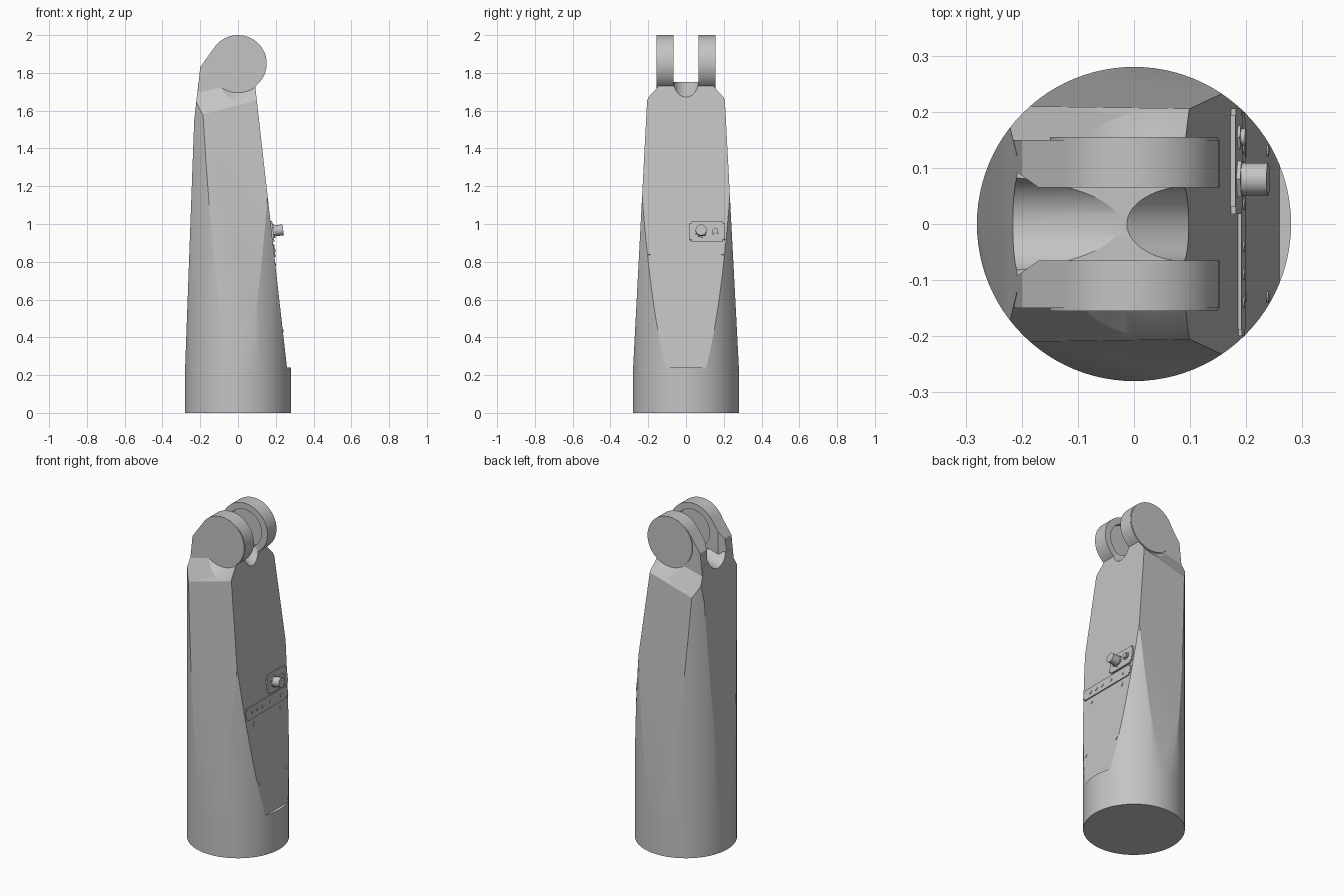
import bpy, bmesh, math
from mathutils import Vector, Matrix

cube = bpy.data.objects.get("Cube")
if cube:
    bpy.data.objects.remove(cube, do_unlink=True)

grey = bpy.data.materials.new("machined_grey")
grey.use_nodes = True
grey.diffuse_color = (0.55, 0.55, 0.55, 1)
grey.node_tree.nodes["Principled BSDF"].inputs["Base Color"].default_value = grey.diffuse_color


def make(name, bm):
    bmesh.ops.recalc_face_normals(bm, faces=bm.faces)
    mesh = bpy.data.meshes.new(name)
    bm.to_mesh(mesh)
    bm.free()
    mesh.materials.append(grey)
    ob = bpy.data.objects.new(name, mesh)
    bpy.context.collection.objects.link(ob)
    return ob


def rod(bm, start, end, r1, r2=None, sides=64):
    """Cylinder or cone between two points."""
    start, end = Vector(start), Vector(end)
    axis = end - start
    turn = axis.to_track_quat('Z', 'Y').to_matrix().to_4x4()
    bmesh.ops.create_cone(bm, cap_ends=True, segments=sides, radius1=r1,
                          radius2=r1 if r2 is None else r2, depth=axis.length,
                          matrix=Matrix.Translation((start + end) / 2) @ turn)


def slice_off(bm, point, normal):
    """Remove everything beyond a plane and close the cut."""
    geom = bm.verts[:] + bm.edges[:] + bm.faces[:]
    bmesh.ops.bisect_plane(bm, geom=geom, dist=1e-5, plane_co=point,
                           plane_no=Vector(normal).normalized(), clear_outer=True)
    rim = [e for e in bm.edges if e.is_boundary]
    if rim:
        bmesh.ops.holes_fill(bm, edges=rim, sides=0)


def carve(ob, cutters):
    """Subtract helper rods and bake the result."""
    helpers = []
    for args in cutters:
        bm = bmesh.new()
        rod(bm, *args)
        helper = make("cutter", bm)
        helper.hide_render = True
        mod = ob.modifiers.new("cut", 'BOOLEAN')
        mod.object, mod.operation, mod.solver = helper, 'DIFFERENCE', 'EXACT'
        helpers.append(helper)
    bpy.context.view_layer.update()
    graph = bpy.context.evaluated_depsgraph_get()
    baked = bpy.data.meshes.new_from_object(ob.evaluated_get(graph))
    ob.modifiers.clear()
    ob.data = baked
    for helper in helpers:
        bpy.data.objects.remove(helper, do_unlink=True)


def groove(inner, outer, radius):
    """Sloping round channel whose floor line runs through two points."""
    a, b = Vector(inner), Vector(outer)
    d = (b - a).normalized()
    up = Vector((-d.z, 0, d.x)) * math.copysign(radius, d.x)
    return (a + up - d * 0.1, b + up + d * 0.15, radius)


# Round base
parts = []
bm = bmesh.new()
rod(bm, (0, 0, 0), (0, 0, 0.24), 0.28, sides=96)
parts.append(make("base", bm))

# Tapered body: a column sliced by sloping flats
bm = bmesh.new()
rod(bm, (0, 0, 0.23), (0, 0, 1.95), 0.28, sides=96)
slice_off(bm, (0.258, 0, 0.25), (1.4, 0, 0.158))
slice_off(bm, (-0.28, 0, 0.24), (-1.31, 0, 0.048))
slice_off(bm, (-0.232, 0, 1.55), (-0.28, 0, 0.032))
for s in (-1, 1):
    slice_off(bm, (0, s * 0.28, 0.24), (0, s * 1.43, 0.075))
    slice_off(bm, (-0.19, s * 0.209, 1.58), (-0.24, s * 2.03, 1))
slice_off(bm, (0, 0, 1.752), (0, 0, 1))
body = make("body", bm)
pockets = [((0, s * 0.15, 1.85), (0, s * 0.26, 1.85), 0.155, 0.265) for s in (-1, 1)]
carve(body, pockets + [groove((-0.01, 0, 1.75), (0.1, 0, 1.67), 0.068),
                       groove((-0.03, 0, 1.75), (-0.215, 0, 1.69), 0.088)])
parts.append(body)

# Clevis arms with recessed inner faces and outer caps
for s, side in ((-1, "front"), (1, "back")):
    bm = bmesh.new()
    for y in (0.065, 0.15):
        for i in range(72):
            a = math.tau * i / 72
            bm.verts.new((0.152 * math.cos(a), s * y, 1.85 + 0.15 * math.sin(a)))
        for x, z in ((-0.2, 1.83), (-0.215, 1.69)):
            bm.verts.new((x, s * y, z))
    bmesh.ops.convex_hull(bm, input=bm.verts[:])
    bmesh.ops.dissolve_limit(bm, angle_limit=0.01, verts=bm.verts[:], edges=bm.edges[:])
    slice_off(bm, (-0.17, s * 0.065, 0), (-0.025, -s * 0.035, 0))
    arm = make(side + "_clevis_arm", bm)
    carve(arm, [((0, s * 0.05, 1.85), (0, s * 0.09, 1.85), 0.112)])
    parts.append(arm)
    bm = bmesh.new()
    rod(bm, (0, s * 0.14, 1.85), (0, s * 0.155, 1.85), 0.15, sides=72)
    parts.append(make(side + "_clevis_cap", bm))

# Fittings on the sloping right-hand flat
slope = math.atan2(0.158, 1.4)
normal = Vector((math.cos(slope), 0, math.sin(slope)))


def on_flat(y, z):
    return Vector((0.258 - (z - 0.25) * math.tan(slope), y, z))


def plate(name, y, z, width, height, thick):
    bm = bmesh.new()
    bmesh.ops.create_cube(bm, size=1, matrix=Matrix.Translation(on_flat(y, z))
                          @ Matrix.Rotation(-slope, 4, 'Y')
                          @ Matrix.Diagonal((2 * thick, width, height, 1)))
    upright = [e for e in bm.edges
               if abs((e.verts[0].co - e.verts[1].co).normalized().dot(normal)) > 0.9]
    bmesh.ops.bevel(bm, geom=upright, offset=0.012, segments=4, affect='EDGES')
    parts.append(make(name, bm))


def bolt(name, y, z, radius, low, high, sides):
    bm = bmesh.new()
    p = on_flat(y, z)
    rod(bm, p + normal * low, p + normal * high, radius, sides=sides)
    parts.append(make(name, bm))


plate("joint_band", 0, 0.86, 0.4, 0.07, 0.006)
plate("connector_plate", 0.112, 0.96, 0.188, 0.112, 0.009)
for y in (-0.14, -0.09, -0.04, 0.035, 0.135):
    bolt("band_rivet", y, 0.86, 0.01, 0, 0.009, 12)
for y in (-0.13, 0.13):
    for z in (0.435, 0.79):
        bolt("panel_rivet", y, z, 0.01, -0.005, 0.003, 12)
bolt("large_connector_nut", 0.08, 0.962, 0.037, 0, 0.016, 6)
bolt("large_connector", 0.08, 0.962, 0.029, 0, 0.062, 32)
bolt("small_connector_nut", 0.155, 0.962, 0.024, 0, 0.014, 6)
bolt("small_connector", 0.155, 0.962, 0.015, 0, 0.022, 24)

# Smooth the curves, keep the cut edges crisp
bpy.ops.object.select_all(action='DESELECT')
for ob in parts:
    ob.select_set(True)
bpy.context.view_layer.objects.active = body
bpy.ops.object.shade_smooth_by_angle(angle=math.radians(20))
